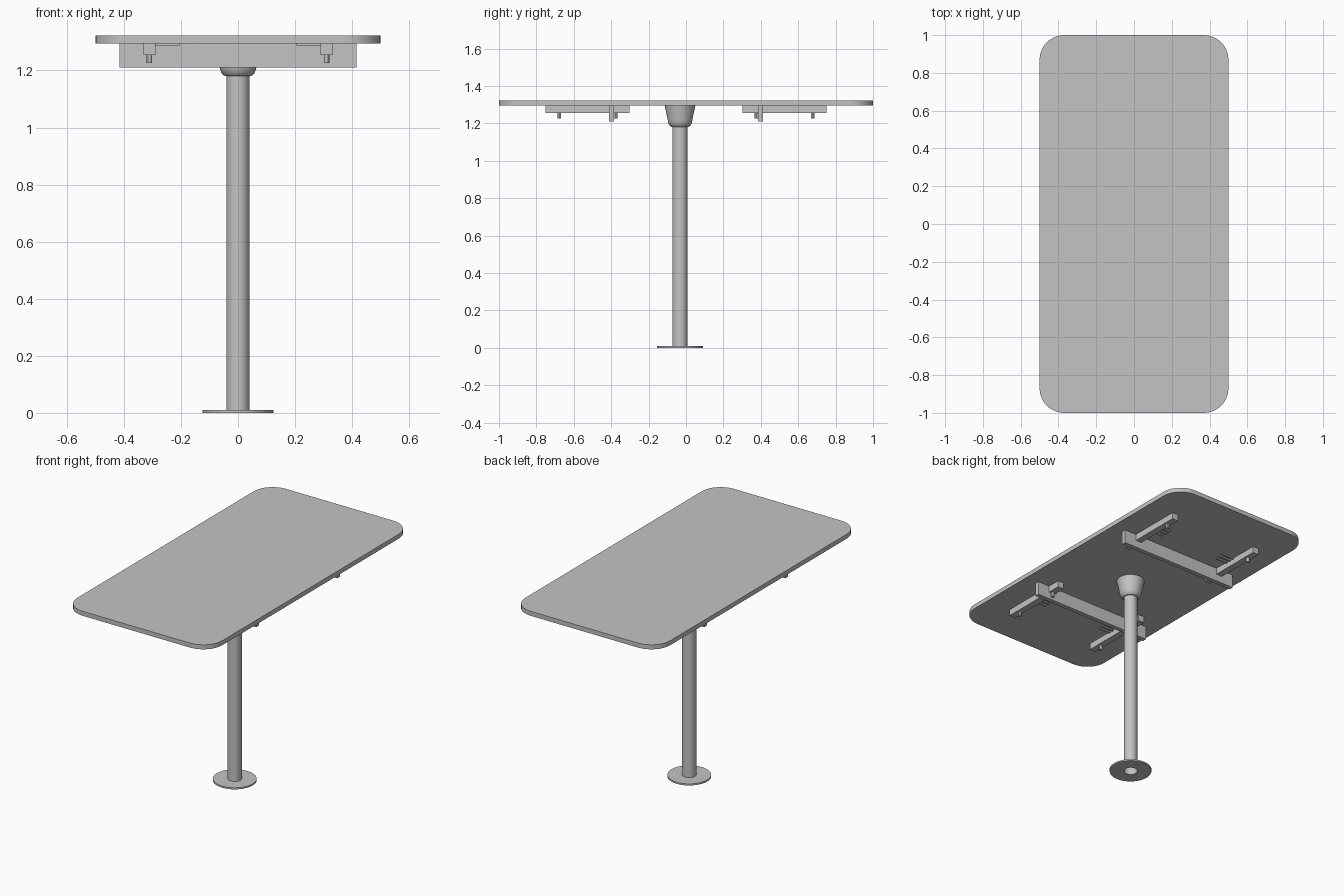
import bpy
import bmesh
from math import cos, sin, pi, radians

cube = bpy.data.objects.get("Cube")
if cube:
    bpy.data.objects.remove(cube, do_unlink=True)

GREY = (0.55, 0.55, 0.55, 1.0)
grey = bpy.data.materials.new("light grey")
grey.use_nodes = True
grey.diffuse_color = GREY
grey.node_tree.nodes["Principled BSDF"].inputs["Base Color"].default_value = GREY

UNDERSIDE = 1.295
POST_Y = -0.032


def finish(name, bm, smooth=False):
    bmesh.ops.recalc_face_normals(bm, faces=bm.faces)
    mesh = bpy.data.meshes.new(name)
    bm.to_mesh(mesh)
    bm.free()
    mesh.materials.append(grey)
    obj = bpy.data.objects.new(name, mesh)
    bpy.context.collection.objects.link(obj)
    if smooth:
        bpy.ops.object.select_all(action='DESELECT')
        obj.select_set(True)
        bpy.context.view_layer.objects.active = obj
        bpy.ops.object.shade_smooth_by_angle(angle=radians(30))
    return obj


def box(name, x, y, z):
    """Box from (min, max) ranges."""
    bm = bmesh.new()
    bmesh.ops.create_cube(bm, size=1)
    for v in bm.verts:
        for i, (lo, hi) in enumerate((x, y, z)):
            v.co[i] = lo if v.co[i] < 0 else hi
    return finish(name, bm)


def lathe(name, profile, centre, sides=32, closed=False):
    """Revolve (radius, height) points about a vertical axis."""
    bm = bmesh.new()
    rings = []
    for r, z in profile:
        rings.append([bm.verts.new((centre[0] + r * cos(2 * pi * k / sides),
                                    centre[1] + r * sin(2 * pi * k / sides), z))
                      for k in range(sides)])
    pairs = list(zip(rings, rings[1:]))
    if closed:
        pairs.append((rings[-1], rings[0]))
    for a, b in pairs:
        for k in range(sides):
            n = (k + 1) % sides
            bm.faces.new((a[k], a[n], b[n], b[k]))
    return finish(name, bm, smooth=True)


# Table top: rounded rectangle slab
bm = bmesh.new()
radius, steps = 0.13, 8
outline = []
for quarter, (sx, sy) in enumerate(((1, 1), (-1, 1), (-1, -1), (1, -1))):
    for k in range(steps + 1):
        a = (quarter + k / steps) * pi / 2
        outline.append(bm.verts.new((sx * (0.5 - radius) + radius * cos(a),
                                     sy * (1 - radius) + radius * sin(a), UNDERSIDE)))
slab = bmesh.ops.extrude_face_region(bm, geom=[bm.faces.new(outline)])
for v in slab["geom"]:
    if isinstance(v, bmesh.types.BMVert):
        v.co.z = 1.323
bottom = [v for v in bm.verts if v.co.z < 1.3]
if not any(all(v in bottom for v in f.verts) for f in bm.faces):
    bm.faces.new(outline)
finish("table_top", bm, smooth=True)

# Pedestal: open tube, ring foot and flared socket
lathe("post", [(0.04, 0.0), (0.04, 1.19)], (0, POST_Y))
lathe("base_ring", [(0.04, 0), (0.124, 0), (0.124, 0.01), (0.04, 0.01)],
      (0, POST_Y), closed=True)
lathe("post_socket", [(0.04, 1.18), (0.046, 1.18), (0.056, 1.188), (0.063, 1.203),
                      (0.066, 1.22), (0.082, UNDERSIDE)], (0, POST_Y))

# Underside fittings, repeated at both ends and both sides
for sy, end in ((-1, "front"), (1, "back")):
    bar = sorted((sy * 0.385, sy * 0.413))
    box(f"{end}_crossbar", (-0.415, 0.415), bar, (1.21, UNDERSIDE))
    for sx, side in ((1, "left"), (-1, "right")):
        tag = f"{end}_{side}"
        box(f"{tag}_rail", sorted((sx * 0.29, sx * 0.332)),
            sorted((sy * 0.302, sy * 0.75)), (1.255, UNDERSIDE))
        for n, y in enumerate((0.377, 0.677)):
            lathe(f"{tag}_peg_{n + 1}", [(0, 1.227), (0.01, 1.227), (0.01, 1.256)],
                  (sx * 0.311, sy * y), sides=12)
        for n in range(3):
            y = sy * (0.51 + 0.03 * n)
            box(f"{tag}_strip_{n + 1}", sorted((sx * 0.205, sx * 0.29)),
                (y - 0.006, y + 0.006), (1.287, UNDERSIDE))
